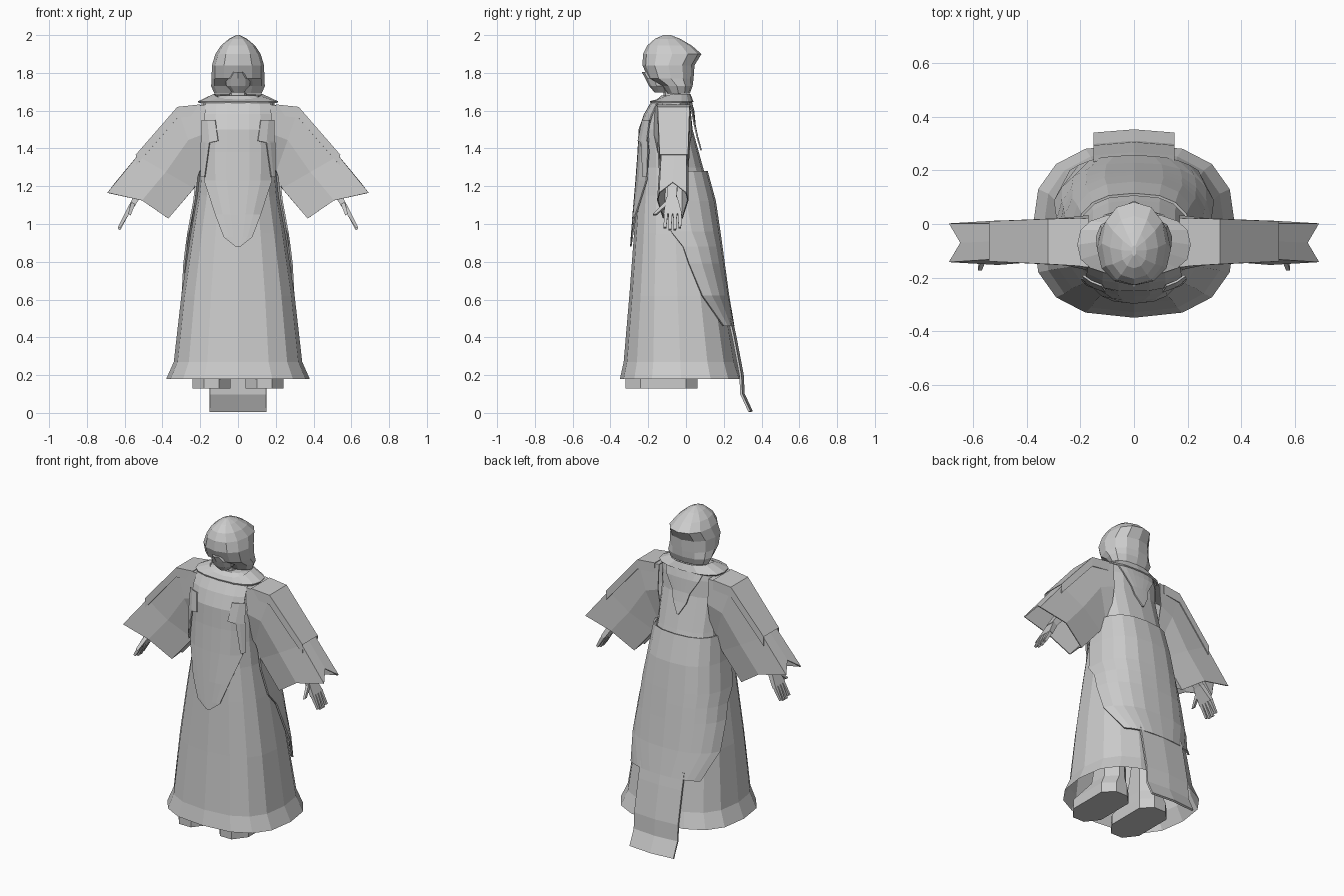
import bpy, bmesh, math
from mathutils import Vector

if "Cube" in bpy.data.objects:
    bpy.data.objects.remove(bpy.data.objects["Cube"])

mat = bpy.data.materials.new("plain_grey")
mat.use_nodes = True
GREY = (0.6, 0.6, 0.6, 1)
mat.diffuse_color = GREY
mat.node_tree.nodes["Principled BSDF"].inputs["Base Color"].default_value = GREY


def loft(name, rings, closed=True, cap_start=False, cap_end=False, thick=0.0, mirror=False):
    """Skin a list of equal-length point rows; optionally thicken and mirror."""
    bm = bmesh.new()
    rows = [[bm.verts.new(p) for p in r] for r in rings]
    n = len(rows[0])
    for a, b in zip(rows, rows[1:]):
        for i in range(n if closed else n - 1):
            j = (i + 1) % n
            bm.faces.new((a[i], a[j], b[j], b[i]))
    if cap_start:
        bm.faces.new(rows[0][::-1])
    if cap_end:
        bm.faces.new(rows[-1])
    bmesh.ops.remove_doubles(bm, verts=bm.verts, dist=0.0005)
    bmesh.ops.recalc_face_normals(bm, faces=bm.faces)
    me = bpy.data.meshes.new(name)
    bm.to_mesh(me)
    bm.free()
    me.materials.append(mat)
    ob = bpy.data.objects.new(name, me)
    bpy.context.collection.objects.link(ob)
    if thick:
        s = ob.modifiers.new("thickness", 'SOLIDIFY')
        s.thickness, s.offset = thick, 0
    if mirror:
        ob.modifiers.new("mirror", 'MIRROR')
    return ob


def power(v, e):
    return math.copysign(abs(v) ** e, v)


def oval(z, hw, yf, yb, angles, off=0.0, e=0.77):
    """Rounded-box ring; angle 0 points to the back."""
    yc, ry = (yf + yb) / 2, (yb - yf) / 2
    return [((hw + off) * power(math.sin(a), e), yc + (ry + off) * power(math.cos(a), e), z)
            for a in angles]


def turn(n):
    return [2 * math.pi * i / n for i in range(n)]


# Robe profile: height, half width, front, back
ROBE = [(0.18, 0.38, -0.35, 0.30), (0.27, 0.34, -0.33, 0.27), (0.62, 0.30, -0.30, 0.21),
        (0.95, 0.25, -0.275, 0.165), (1.15, 0.215, -0.26, 0.135), (1.3, 0.2, -0.245, 0.09),
        (1.5, 0.2, -0.235, 0.035), (1.6, 0.2, -0.2, 0.025), (1.65, 0.19, -0.165, 0.015),
        (1.68, 0.1, -0.13, -0.005)]


def robe_at(z):
    for a, b in zip(ROBE, ROBE[1:]):
        if a[0] <= z <= b[0]:
            t = (z - a[0]) / (b[0] - a[0])
            return [p + (q - p) * t for p, q in zip(a, b)][1:]


def front_point(x, z, off, side=-1):
    hw, yf, yb = robe_at(z)
    k = max(0, 1 - abs(x / (hw + off)) ** 2.6) ** 0.385
    return (x, (yf + yb) / 2 + side * ((yb - yf) / 2 + off) * k, z)


def plate(name, rows, side, off, cols=6):
    """Thin cloth panel following the robe: rows of (height, half width)."""
    us = [2 * i / cols - 1 for i in range(cols + 1)]
    return loft(name, [[front_point(u * w, z, off, side) for u in us] for z, w in rows],
                closed=False, thick=0.008)


loft("robe", [oval(*r, turn(16)) for r in ROBE], cap_end=True)
loft("neck", [oval(z, 0.045, -0.12, -0.03, turn(8)) for z in (1.64, 1.76)])

# Front tabard and pointed drape at the back of the neck
plate("front_tabard", [(1.64, 0.17), (1.58, 0.175), (1.5, 0.175), (1.38, 0.18), (1.23, 0.178),
                       (1.05, 0.12), (0.93, 0.075), (0.88, 0.012)], -1, 0.012)
plate("back_drape", [(1.66, 0.13), (1.6, 0.11), (1.52, 0.06), (1.46, 0.045), (1.39, 0.005)], 1, 0.015)

# Lapel bands hanging beside the tabard
loft("lapel", [[front_point(x, z, 0.024) for x in xs] for z, xs in
               ((1.55, (0.12, 0.16, 0.19)), (1.44, (0.105, 0.15, 0.19)), (1.43, (0.15, 0.17, 0.195)),
                (1.25, (0.175, 0.185, 0.195)))], closed=False, thick=0.008, mirror=True)

# Cape around the back of the skirt, narrowing towards its lower edge
cape = []
for z, deg in ((1.28, 98), (1.12, 98), (0.96, 93), (0.88, 85), (0.79, 80), (0.62, 67), (0.46, 40)):
    angles = [math.radians(deg) * (i / 5 - 1) for i in range(11)]
    cape.append(oval(z, *robe_at(z), angles, 0.014))
loft("cape", cape, closed=False, thick=0.01)
loft("cape_tail", [[(x, y - abs(x) * 0.08, z) for x in (-0.15, 0, 0.15)] for z, y in
                   ((0.5, 0.24), (0.4, 0.262), (0.2, 0.3), (0.1, 0.305), (0.007, 0.348))],
     closed=False, thick=0.012)

# Collar with a dipping front
collar = []
for rx, yf, yb, z, dip in ((0.21, -0.19, 0.035, 1.645, 0.0), (0.125, -0.15, 0.02, 1.685, 0.03)):
    collar.append([(x, y, z - dip * max(0, math.cos(a + math.pi)))
                   for a, (x, y, _) in zip(turn(16), oval(z, rx, yf, yb, turn(16)))])
loft("collar", collar, thick=0.01)


# Wide sleeves: top point, bottom point, front and back depth
def sleeve_ring(top, bottom, yf, yb, notch=0.0):
    t, b = Vector(top), Vector(bottom)
    along = Vector((0.62, -0.78)) * notch
    m, ym = (t + b) / 2, (yf + yb) / 2
    pts = [(t, yf), (t - along, ym), (t, yb), (m - along * 0.5, yb + 0.01), (b, yb - 0.02),
           (b - along * 0.6, ym), (b, yf + 0.02), (m - along * 0.5, yf - 0.01)]
    return [(p.x, y, p.y) for p, y in pts]


loft("sleeve", [sleeve_ring((0.17, 1.63), (0.17, 1.33), -0.16, 0.02),
                sleeve_ring((0.32, 1.61), (0.205, 1.28), -0.14, 0.01),
                sleeve_ring((0.53, 1.36), (0.235, 1.19), -0.13, 0.0),
                sleeve_ring((0.69, 1.165), (0.37, 1.03), -0.14, 0.0, 0.07)],
     thick=0.006, mirror=True)
# Raised strip over the upper arm
loft("upper_sleeve", [[(x, y, z - drop) for y, drop in ((yf, 0.05), (yf, -0.006), (yb, -0.006), (yb, 0.05))]
                      for x, z, yf, yb in ((0.2, 1.625, -0.155, 0.02), (0.32, 1.612, -0.148, 0.017),
                                           (0.54, 1.36, -0.137, 0.008))],
     closed=False, thick=0.006, mirror=True)


# Arms, palms, fingers and thumb as tapered boxes
def limb(name, a, b, wa, wb):
    rings = []
    for (x, y, z), (w, d) in ((a, wa), (b, wb)):
        rings.append([(x + sx * w, y + sy * d, z + sx * w * 0.6)
                      for sx, sy in ((-1, -1), (1, -1), (1, 1), (-1, 1))])
    loft(name, rings, cap_start=True, cap_end=True, mirror=True)


limb("forearm", (0.38, -0.07, 1.35), (0.545, -0.075, 1.13), (0.03, 0.035), (0.014, 0.025))
limb("palm", (0.54, -0.075, 1.135), (0.59, -0.07, 1.05), (0.014, 0.03), (0.01, 0.048))
for i in range(4):
    y = -0.106 + i * 0.024
    tip = 0.965 + 0.01 * abs(i - 1.5)
    limb("finger", (0.588, y, 1.055), (0.63, y * 1.1 + 0.005, tip), (0.009, 0.01), (0.006, 0.007))
limb("thumb", (0.555, -0.1, 1.11), (0.575, -0.165, 1.05), (0.01, 0.014), (0.007, 0.009))

# Hood with a peaked brim at the back; height, half width, front, back
HOOD = [(1.69, 0.125, -0.1, 0.02), (1.73, 0.142, -0.13, 0.035), (1.77, 0.14, -0.2, 0.04),
        (1.84, 0.138, -0.23, 0.045), (1.9, 0.12, -0.228, 0.082), (1.945, 0.09, -0.205, 0.03),
        (1.98, 0.048, -0.165, -0.03), (2.0, 0.008, -0.12, -0.08)]
loft("hood", [oval(*r, turn(12), 0, 0.9) for r in HOOD], cap_end=True)
limits = [(1.695, 0.03, -0.165, -0.1), (1.73, 0.065, -0.195, -0.08), (1.77, 0.068, -0.215, -0.08),
          (1.805, 0.035, -0.235, -0.1)]
loft("chin", [oval(*r, turn(10), 0, 1) for r in limits], cap_start=True, cap_end=True)


# Shoes with eight-sided soles, and ankles hidden by the skirt
def foot_ring(z, cx, hw, yf, yb):
    c = min(hw, 0.06)
    return [(cx - hw + c, yf, z), (cx + hw - c, yf, z), (cx + hw, yf + c * 1.3, z),
            (cx + hw, yb - c, z), (cx + hw - c, yb, z), (cx - hw + c, yb, z),
            (cx - hw, yb - c, z), (cx - hw, yf + c * 1.3, z)]


loft("shoe", [foot_ring(0.13, 0.14, 0.1, -0.32, 0.06), foot_ring(0.19, 0.14, 0.1, -0.32, 0.06),
              foot_ring(0.25, 0.13, 0.08, -0.2, 0.05), foot_ring(0.65, 0.12, 0.07, -0.12, 0.04)],
     cap_start=True, cap_end=True, mirror=True)
